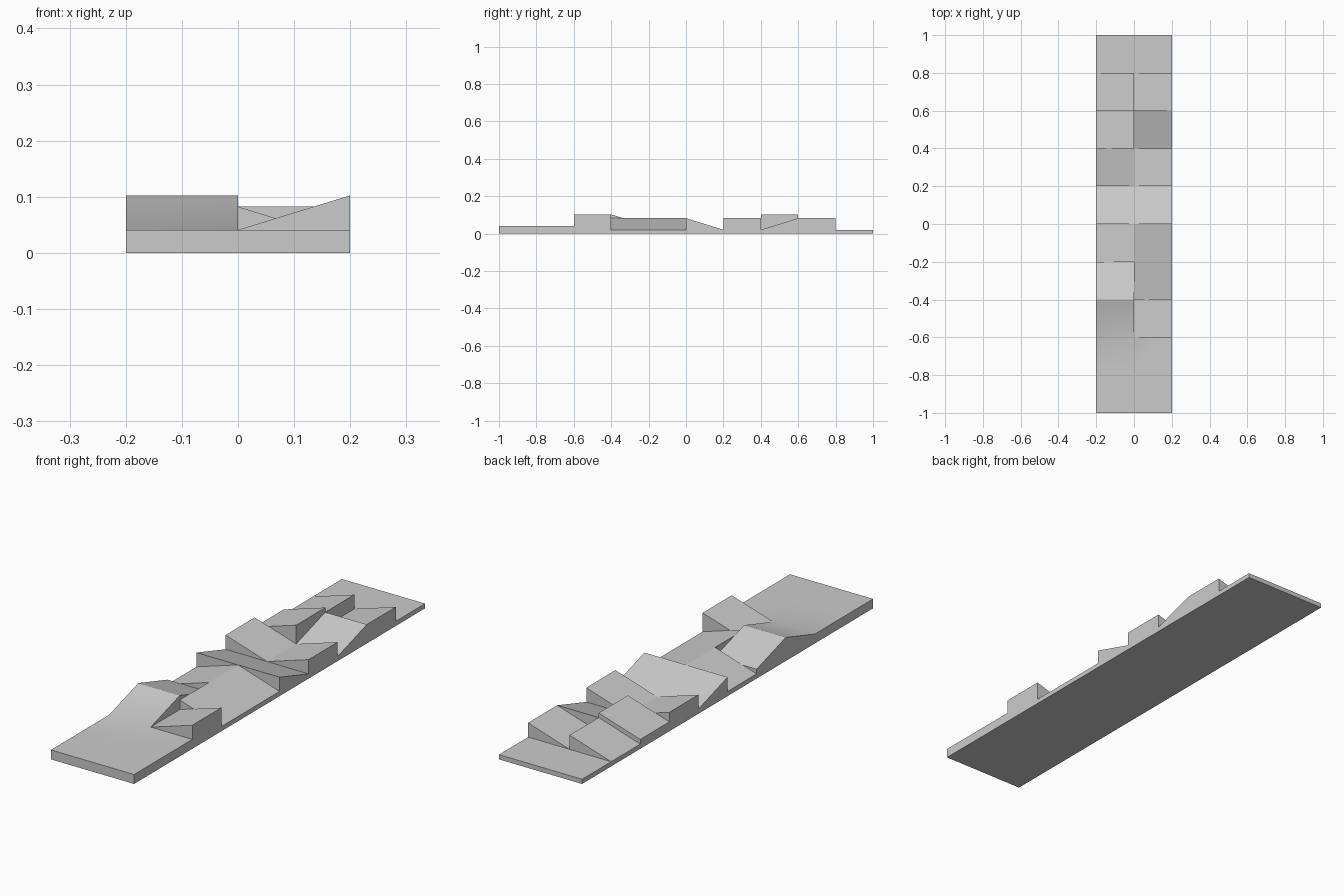
import bpy, bmesh, math

cube = bpy.data.objects.get("Cube")
if cube:
    bpy.data.objects.remove(cube, do_unlink=True)

# Tile size and the height levels of the ramps
T = 0.2
LOW, HIGH = 0.0205, 0.0825
STEP_LOW, STEP_HIGH = 0.041, 0.1025

# Each tile: slope axis, height at the start, height at the end
start_deck = ("y", STEP_LOW, STEP_LOW)
end_deck = ("y", LOW, LOW)
drop_back = ("y", HIGH, LOW)
rise_back = ("y", LOW, HIGH)
rise_left = ("x", LOW, HIGH)
drop_left = ("x", HIGH, LOW)

# Tiles from front to back, for the -x and +x lanes
right_lane = [start_deck, start_deck, ("y", STEP_LOW, STEP_HIGH), ("y", STEP_HIGH, STEP_LOW),
              rise_left, drop_back, drop_left, ("x", STEP_LOW, STEP_HIGH), rise_left, end_deck]
left_lane = [start_deck, start_deck, ("x", STEP_LOW, STEP_HIGH), drop_left,
             drop_left, drop_back, rise_left, rise_back, rise_left, end_deck]
lanes = [right_lane, left_lane]
ROWS = len(right_lane)


def height(i, j, ci, cj):
    """Height of tile (i, j) at grid corner (ci, cj); zero outside the course."""
    if not (0 <= i < 2 and 0 <= j < ROWS):
        return 0.0
    axis, a, b = lanes[i][j]
    return b if (ci > i if axis == "x" else cj > j) else a


def point(ci, cj, z):
    return ((ci - 1) * T, (cj - ROWS / 2) * T, z)


bm = bmesh.new()


def add_face(points):
    bm.faces.new([bm.verts.new(p) for p in points])


def add_wall(i, j, p, q, ni, nj):
    """Upright face wherever this tile stands higher than its neighbour."""
    ends = []
    for c in (p, q):
        ends.append((c, height(i, j, *c), height(ni, nj, *c)))
    d = [e[1] - e[2] for e in ends]
    if max(d) < 1e-5:
        return
    bottom, top = [], []
    for (c, mine, other), gap in zip(ends, d):
        if gap > 1e-5:
            bottom.append(point(*c, other))
            top.append(point(*c, mine))
        elif gap > -1e-5:
            bottom.append(point(*c, mine))
        else:
            # The two slopes cross part way along the edge
            t = d[0] / (d[0] - d[1])
            a, b = point(*p, ends[0][1]), point(*q, ends[1][1])
            bottom.append(tuple(u + (v - u) * t for u, v in zip(a, b)))
    add_face(bottom + top[::-1])


# Ramp tops, underside and walls
for i in range(2):
    for j in range(ROWS):
        corners = [(i, j), (i + 1, j), (i + 1, j + 1), (i, j + 1)]
        add_face([point(*c, height(i, j, *c)) for c in corners])
        add_face([point(*c, 0) for c in reversed(corners)])
        for k, (di, dj) in enumerate([(0, -1), (1, 0), (0, 1), (-1, 0)]):
            add_wall(i, j, corners[k], corners[(k + 1) % 4], i + di, j + dj)

bmesh.ops.remove_doubles(bm, verts=bm.verts[:], dist=1e-4)

mesh = bpy.data.meshes.new("ramp_course")
bm.to_mesh(mesh)
bm.free()
course = bpy.data.objects.new("ramp_course", mesh)
bpy.context.collection.objects.link(course)

# Plain grey surface
grey = bpy.data.materials.new("plain_grey")
grey.use_nodes = True
colour = (0.6, 0.6, 0.6, 1)
grey.diffuse_color = colour
grey.node_tree.nodes["Principled BSDF"].inputs["Base Color"].default_value = colour
mesh.materials.append(grey)

# Soft shading over gentle creases only
bpy.context.view_layer.objects.active = course
course.select_set(True)
bpy.ops.object.shade_smooth_by_angle(angle=math.radians(30))
